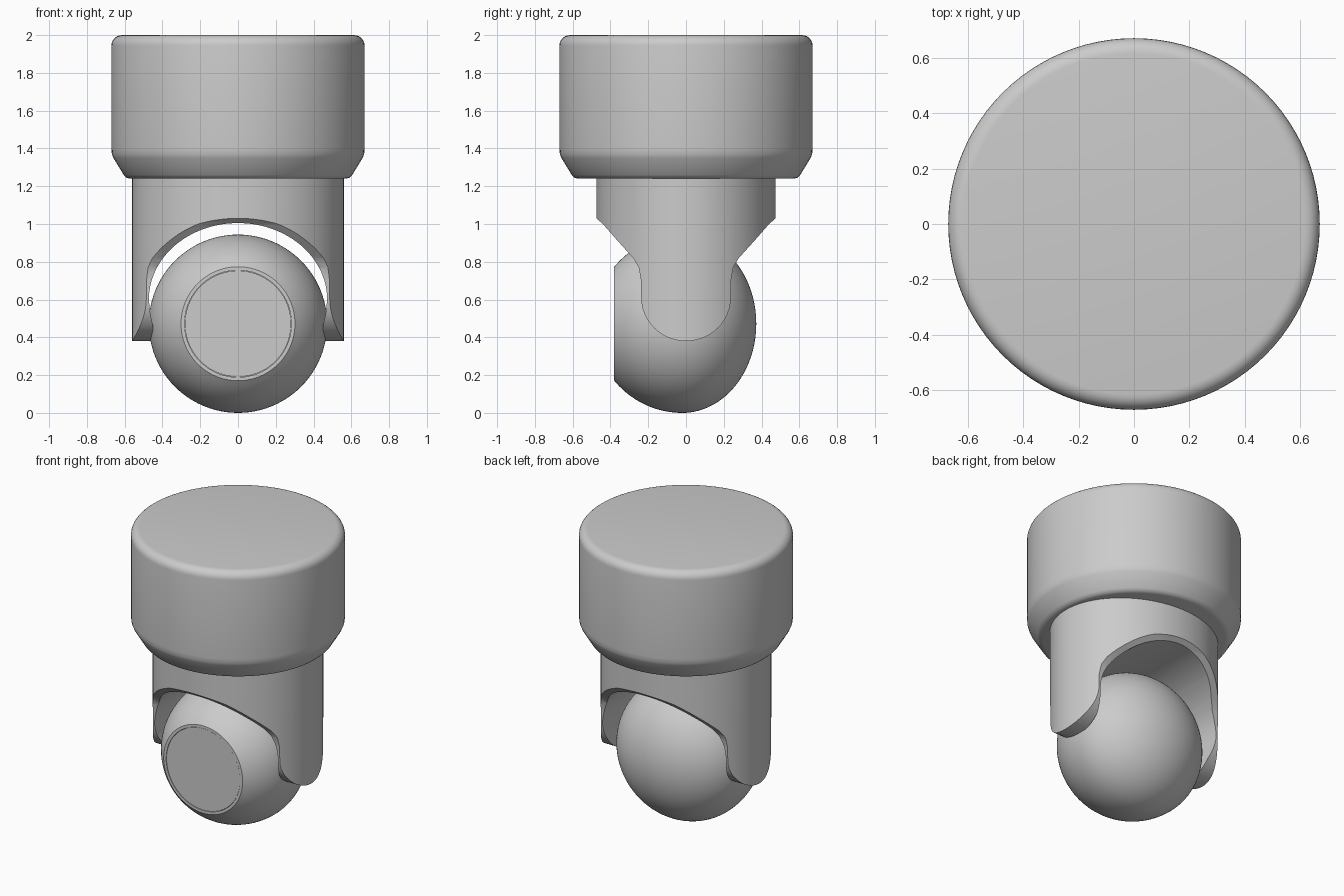
import bpy, bmesh
from math import sin, cos, pi, radians, sqrt

if "Cube" in bpy.data.objects:
    bpy.data.objects.remove(bpy.data.objects["Cube"])


def make(name, bm):
    bmesh.ops.remove_doubles(bm, verts=bm.verts, dist=1e-5)
    bmesh.ops.recalc_face_normals(bm, faces=bm.faces)
    me = bpy.data.meshes.new(name)
    bm.to_mesh(me)
    bm.free()
    ob = bpy.data.objects.new(name, me)
    bpy.context.collection.objects.link(ob)
    return ob


def activate(ob):
    bpy.ops.object.select_all(action='DESELECT')
    ob.select_set(True)
    bpy.context.view_layer.objects.active = ob


def smooth(ob, angle=35):
    activate(ob)
    bpy.ops.object.shade_smooth_by_angle(angle=radians(angle))


def lathe(name, profile, axis='z', centre=(0, 0, 0), n=96):
    """Spin (radius, height) points around z or y."""
    bm = bmesh.new()
    rings = []
    for r, h in profile:
        ring = []
        for i in range(n):
            a = 2 * pi * i / n
            p = (r * cos(a), r * sin(a), h) if axis == 'z' else (r * cos(a), h, r * sin(a))
            ring.append(bm.verts.new([p[k] + centre[k] for k in range(3)]))
        rings.append(ring)
    for a, b in zip(rings, rings[1:]):
        for i in range(n):
            j = (i + 1) % n
            bm.faces.new((a[i], a[j], b[j], b[i]))
    bm.faces.new(rings[0])
    bm.faces.new(rings[-1])
    return make(name, bm)


def prism(name, outline, place, depth):
    """Extrude a closed outline; place(u, v, w) maps it into space."""
    bm = bmesh.new()
    lo, hi = [[bm.verts.new(place(u, v, w)) for u, v in outline] for w in depth]
    n = len(outline)
    bm.faces.new(lo)
    bm.faces.new(hi)
    for i in range(n):
        j = (i + 1) % n
        bm.faces.new((lo[i], lo[j], hi[j], hi[i]))
    return make(name, bm)


def cut(ob, tool, operation):
    mod = ob.modifiers.new(operation.lower(), 'BOOLEAN')
    mod.operation, mod.solver, mod.object = operation, 'EXACT', tool
    activate(ob)
    bpy.ops.object.modifier_apply(modifier=mod.name)
    bpy.data.objects.remove(tool)


# Ceiling housing: drum with rounded top and chamfered underside
top_round = [(0.615 + 0.055 * cos(t), 1.945 + 0.055 * sin(t))
             for t in [pi / 2 * k / 6 for k in range(7)]]
housing = lathe("housing", [(0.57, 1.24), (0.59, 1.245), (0.605, 1.26), (0.66, 1.35),
                            (0.668, 1.37), (0.67, 1.40)] + top_round)
smooth(housing, 40)

# Yoke: oval column trimmed to rounded arms, with an arch cut through it
oval = [(0.56 * cos(2 * pi * i / 128), 0.475 * sin(2 * pi * i / 128)) for i in range(128)]
yoke = prism("yoke", oval, lambda u, v, w: (u, v, w), (0.3, 1.26))

half = [(0.237 * sin(pi / 2 * k / 12), 0.61 - 0.23 * cos(pi / 2 * k / 12)) for k in range(1, 13)]
half += [(0.238, 0.70), (0.25, 0.77), (0.28, 0.82), (0.37, 0.92), (0.44, 1.0), (0.475, 1.03), (0.6, 1.1), (0.6, 1.4)]
side = [(0, 0.38)] + half + [(-y, z) for y, z in reversed(half)]
cut(yoke, prism("arm_trim", side, lambda u, v, w: (w, u, v), (-1, 1)), 'INTERSECT')

arch = [(0.472 * cos(pi * k / 48), 0.60 + 0.405 * sin(pi * k / 48)) for k in range(49)]
arch = [(0.45, 0.2), (0.45, 0.46), (0.465, 0.53)] + arch + [(-0.465, 0.53), (-0.45, 0.46), (-0.45, 0.2)]
cut(yoke, prism("arch_cutter", arch, lambda u, v, w: (u, w, v), (-1, 1)), 'DIFFERENCE')
smooth(yoke)

# Camera ball: flat front rim, flattened back, standing on z = 0
R = 0.472
front = [(R * sqrt(1 - (t / 0.468) ** 2), -0.02 - t) for t in [0.36 * (1 - k / 16) for k in range(16)]]
back = [(R * cos(a), -0.02 + 0.392 * sin(a)) for a in [pi / 2 * k / 28 for k in range(28)]]
ball = lathe("camera_ball", [(0.283, -0.368), (0.283, -0.38)] + front + back + [(0.004, 0.372)],
             'y', (0, 0, R))
smooth(ball)

# Flat lens window set in the rim
lens = lathe("lens_window", [(0.281, -0.36), (0.281, -0.378)], 'y', (0, 0, R))
smooth(lens)
